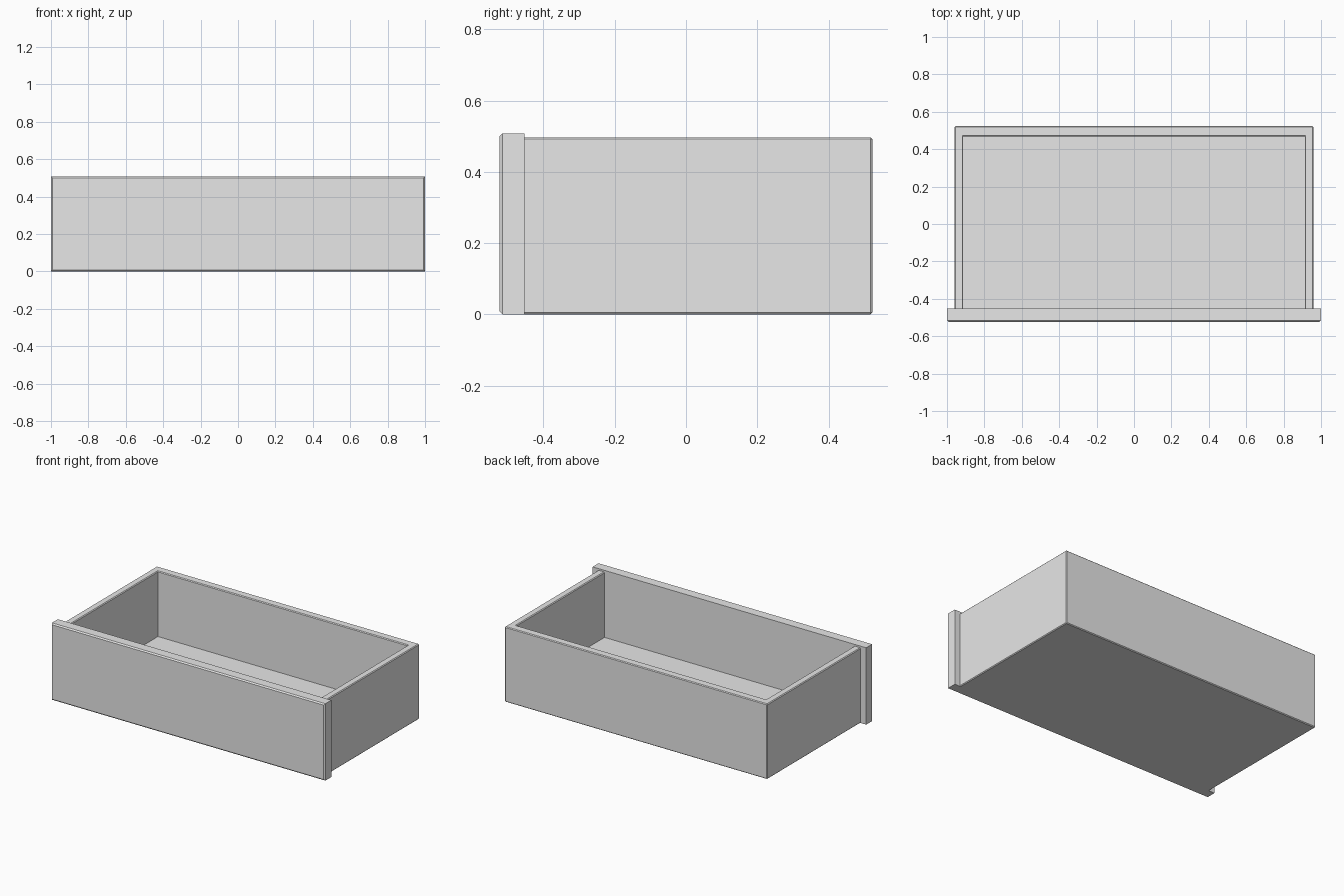
import bpy
import bmesh

cube = bpy.data.objects.get("Cube")
if cube:
    bpy.data.objects.remove(cube, do_unlink=True)

# Single plain grey
GREY = (0.8, 0.8, 0.8, 1.0)
grey = bpy.data.materials.new("light_grey")
grey.use_nodes = True
grey.diffuse_color = GREY
grey.node_tree.nodes["Principled BSDF"].inputs["Base Color"].default_value = GREY

HALF_X, WALL = 0.96, 0.047
JOINT_Y, BACK_Y = -0.453, 0.523
FLOOR_Z, RIM_Z = 0.065, 0.497


def box(bm, low, high):
    """Add an axis-aligned box and return its vertices."""
    verts = bmesh.ops.create_cube(bm, size=1)["verts"]
    for v in verts:
        v.co = [high[i] if v.co[i] > 0 else low[i] for i in range(3)]
    return verts


def finish(bm, name):
    bmesh.ops.recalc_face_normals(bm, faces=bm.faces)
    mesh = bpy.data.meshes.new(name)
    bm.to_mesh(mesh)
    bm.free()
    mesh.materials.append(grey)
    obj = bpy.data.objects.new(name, mesh)
    bpy.context.collection.objects.link(obj)
    return obj


# Tray: solid block, hollowed from the top and open towards the front panel
bm = bmesh.new()
box(bm, (-HALF_X, JOINT_Y, 0), (HALF_X, BACK_Y, RIM_Z))
tray = finish(bm, "drawer_tray")

bm = bmesh.new()
box(bm, (WALL - HALF_X, JOINT_Y - 0.1, FLOOR_Z),
    (HALF_X - WALL, BACK_Y - 0.055, RIM_Z + 0.1))
cutter = finish(bm, "hollow_cutter")
cutter.hide_render = True
cutter.hide_set(True)

hollow = tray.modifiers.new("hollow", "BOOLEAN")
hollow.operation = "DIFFERENCE"
hollow.solver = "EXACT"
hollow.object = cutter

# Bake the hollow, then ease the convex edges away from the front joint
depsgraph = bpy.context.evaluated_depsgraph_get()
baked = bpy.data.meshes.new_from_object(tray.evaluated_get(depsgraph))
tray.modifiers.clear()
tray.data = baked
bpy.data.objects.remove(cutter, do_unlink=True)

bm = bmesh.new()
bm.from_mesh(baked)
edges = [e for e in bm.edges if e.is_convex and e.calc_face_angle(0) > 1
         and any(v.co.y > JOINT_Y + 0.01 for v in e.verts)]
bmesh.ops.bevel(bm, geom=edges, offset=0.005, segments=1, affect="EDGES")
bm.to_mesh(baked)
bm.free()

# Front panel: wider and taller than the tray, chamfered around its face
bm = bmesh.new()
box(bm, (-1, -BACK_Y, 0), (1, JOINT_Y, 0.508))
edges = [e for e in bm.edges if all(v.co.y < JOINT_Y - 0.01 for v in e.verts)]
bmesh.ops.bevel(bm, geom=edges, offset=0.008, segments=1, affect="EDGES")
finish(bm, "drawer_front_panel")
